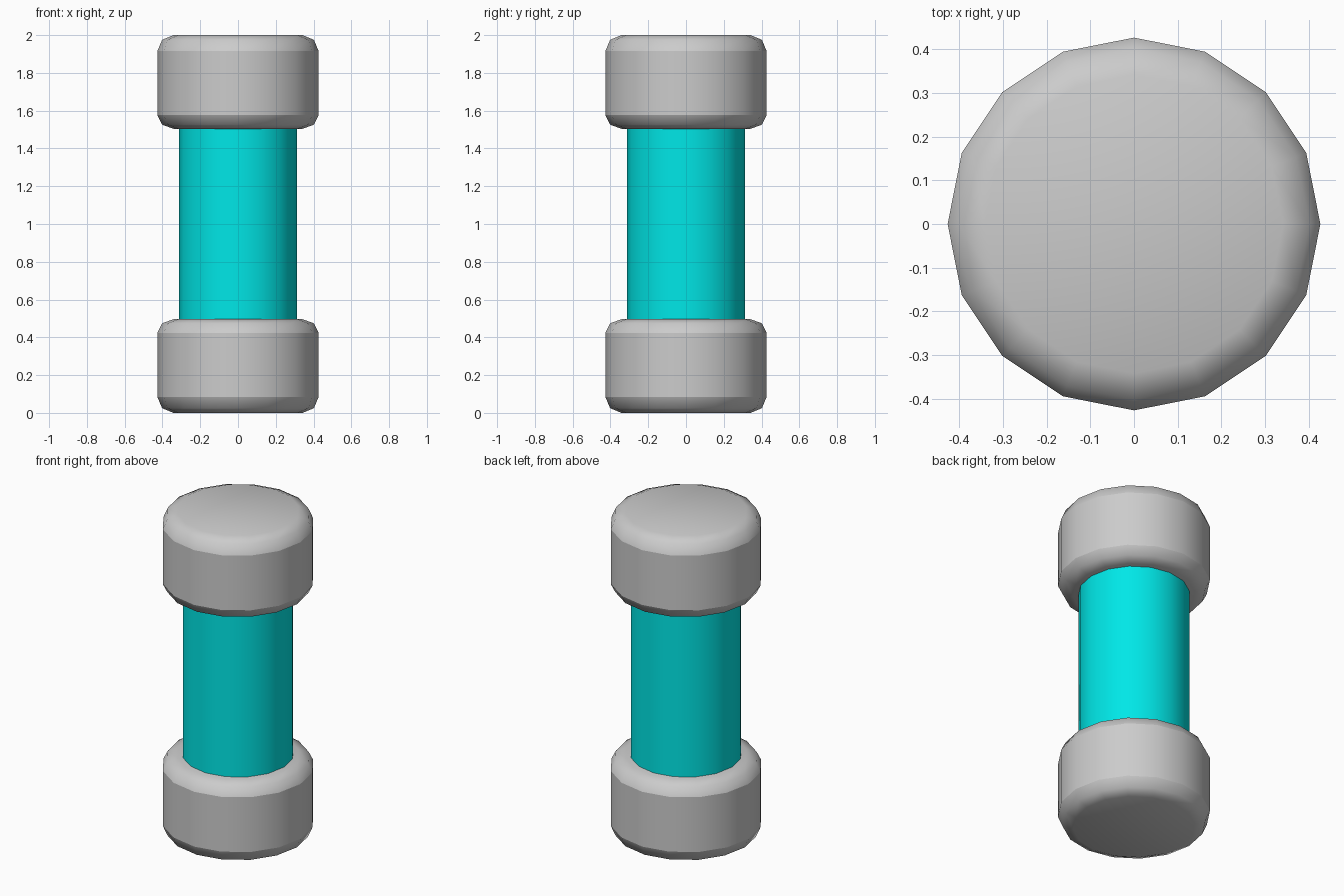
import bpy, bmesh
from math import cos, sin, pi

if "Cube" in bpy.data.objects:
    bpy.data.objects.remove(bpy.data.objects["Cube"])

SIDES = 16


def lathe(name, profile, sharp_rings=()):
    """Revolve (radius, z) points into a capped, smooth-shaded solid."""
    bm = bmesh.new()
    rings = [[bm.verts.new((r * cos(2 * pi * i / SIDES), r * sin(2 * pi * i / SIDES), z))
              for i in range(SIDES)] for r, z in profile]
    for a, b in zip(rings, rings[1:]):
        for i in range(SIDES):
            j = (i + 1) % SIDES
            bm.faces.new((a[i], a[j], b[j], b[i]))
    bm.faces.new(rings[0][::-1])
    bm.faces.new(rings[-1])
    for f in bm.faces:
        f.smooth = True
    # crisp rings where the rounded rim meets the side wall
    for k in sharp_rings:
        for i in range(SIDES):
            bm.edges.get((rings[k][i], rings[k][(i + 1) % SIDES])).smooth = False
    mesh = bpy.data.meshes.new(name)
    bm.to_mesh(mesh)
    bm.free()
    obj = bpy.data.objects.new(name, mesh)
    bpy.context.collection.objects.link(obj)
    return obj


# Weights: drums with rounded rims
R, H, B = 0.427, 0.496, 0.085
M = 0.025
weight = [(R - B, 0), (R - M, M), (R, B),
          (R, H - 0.073), (R - M, H - 0.022), (R - B, H)]
lathe("lower_weight", weight, (2, 3))
lathe("upper_weight", [(r, 2 - z) for r, z in reversed(weight)], (2, 3))

# Handle
handle = lathe("handle", [(0.313, 0.48), (0.313, 1.52)], (0, 1))
cyan = bpy.data.materials.new("cyan_grip")
cyan.diffuse_color = (0.0, 0.8, 0.8, 1)
cyan.use_nodes = True
cyan.node_tree.nodes["Principled BSDF"].inputs["Base Color"].default_value = cyan.diffuse_color
handle.data.materials.append(cyan)
